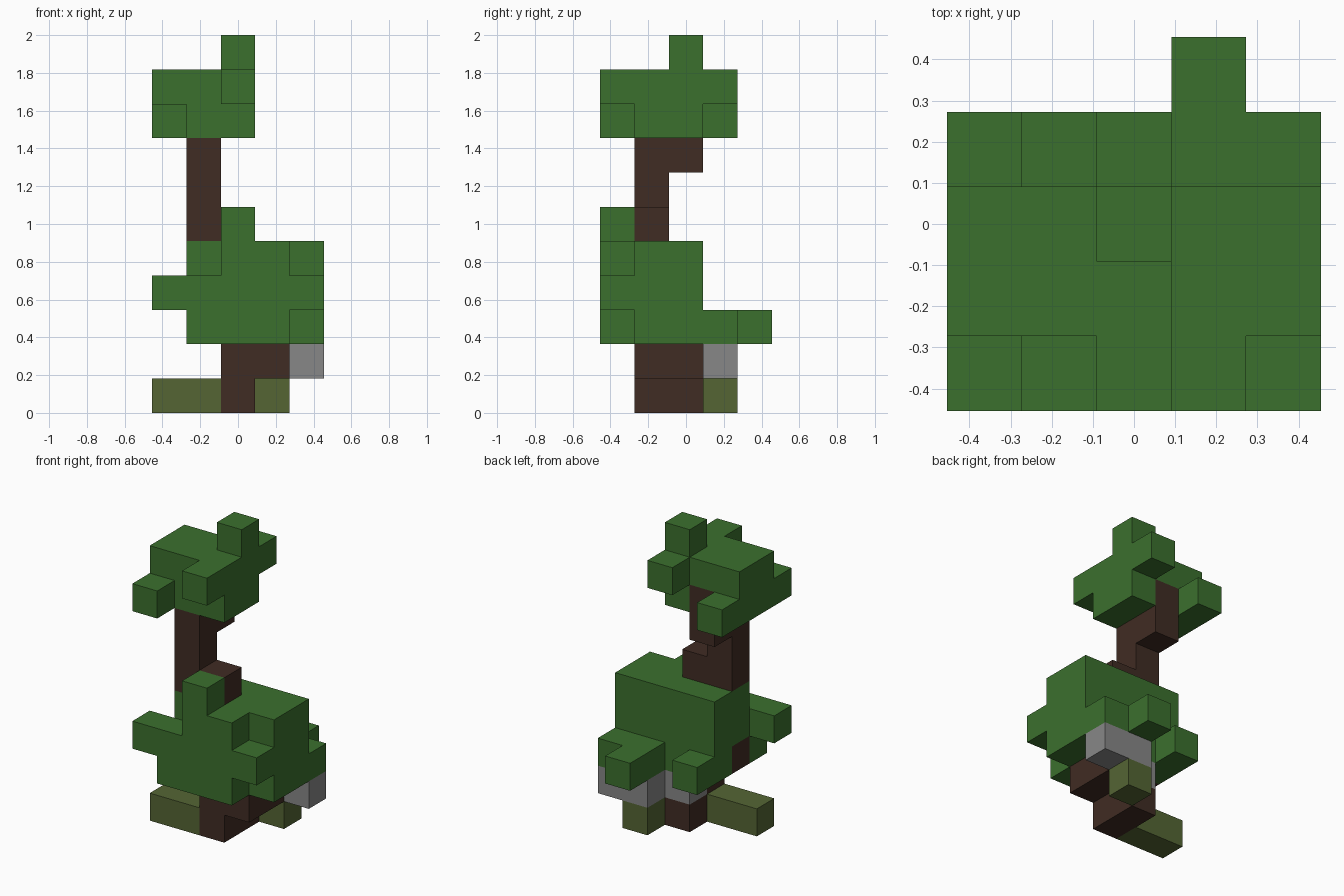
import bpy
import bmesh
from itertools import product
from mathutils import Vector

CELL = 2 / 11

cube = bpy.data.objects.get("Cube")
if cube:
    bpy.data.objects.remove(cube, do_unlink=True)


def material(name, rgb):
    mat = bpy.data.materials.new(name)
    mat.use_nodes = True
    mat.diffuse_color = (*rgb, 1)
    mat.node_tree.nodes["Principled BSDF"].inputs["Base Color"].default_value = (*rgb, 1)
    return mat


leaf = material("leaf green", (0.044, 0.162, 0.027))
bark = material("dark bark", (0.051, 0.025, 0.017))
stone = material("grey stone", (0.242, 0.242, 0.242))
moss = material("olive moss", (0.089, 0.130, 0.034))


def block(x, y, z, nx=1, ny=1, nz=1):
    """Grid cells of a box that starts at cell x, y, z."""
    return set(product(range(x, x + nx), range(y, y + ny), range(z, z + nz)))


# Mossy ground at the foot: a front strip and a back lump
moss_cells = block(-2, -1, 0, nx=2) | block(1, 1, 0)

# Stones tucked under the lower foliage
stone_cells = block(0, 0, 1) | block(1, 1, 1, nx=2)

# Trunk: foot, side root, bent middle hidden by leaves, then the upper stem
lower_trunk = block(0, -1, 0, ny=2) | block(0, -1, 1) | block(1, -1, 1, ny=2) | block(-1, -1, 2)
upper_trunk = block(-1, -1, 5, nz=3) | block(0, -1, 5) | block(-1, 0, 7, nz=2)

# Lower foliage: solid core, front layers, and sprigs at the back
lower_leaves = (block(-1, -1, 2, nx=4, ny=2, nz=3)
                | block(-1, -2, 2, nx=3) | block(-2, -2, 3, nx=5)
                | block(0, -2, 4, nx=2) | block(0, -2, 5)
                | block(-1, 1, 2) | block(1, 1, 2, nx=2) | block(1, 2, 2)) - lower_trunk

# Crown: flat core with single sprigs around it
crown_leaves = (block(-2, -1, 8, nx=3, ny=2, nz=2)
                | block(-2, -2, 8) | block(-2, 1, 8)
                | block(0, -2, 9) | block(0, 1, 9) | block(0, 0, 10)) - upper_trunk

parts = [("mossy_ground", moss_cells, moss), ("stones", stone_cells, stone),
         ("lower_trunk", lower_trunk, bark), ("upper_trunk", upper_trunk, bark),
         ("lower_foliage", lower_leaves, leaf), ("crown_foliage", crown_leaves, leaf)]
filled = set().union(*(cells for _, cells, _ in parts))


def build(name, cells, mat):
    """Skin the cells with faces wherever the neighbouring cell is empty."""
    bm = bmesh.new()
    for cell in sorted(cells):
        centre = Vector(cell) + Vector((0, 0, 0.5))
        for axis, sign in product(range(3), (-1, 1)):
            normal = Vector((0, 0, 0))
            normal[axis] = sign
            if tuple(int(c + n) for c, n in zip(cell, normal)) in filled:
                continue
            u = Vector((0, 0, 0))
            u[(axis + 1) % 3] = 0.5
            v = normal.cross(u)
            middle = centre + normal / 2
            corners = (middle - u - v, middle + u - v, middle + u + v, middle - u + v)
            bm.faces.new([bm.verts.new(p * CELL) for p in corners])
    bmesh.ops.remove_doubles(bm, verts=bm.verts, dist=CELL / 100)
    mesh = bpy.data.meshes.new(name)
    bm.to_mesh(mesh)
    bm.free()
    mesh.materials.append(mat)
    bpy.context.collection.objects.link(bpy.data.objects.new(name, mesh))


for part in parts:
    build(*part)
